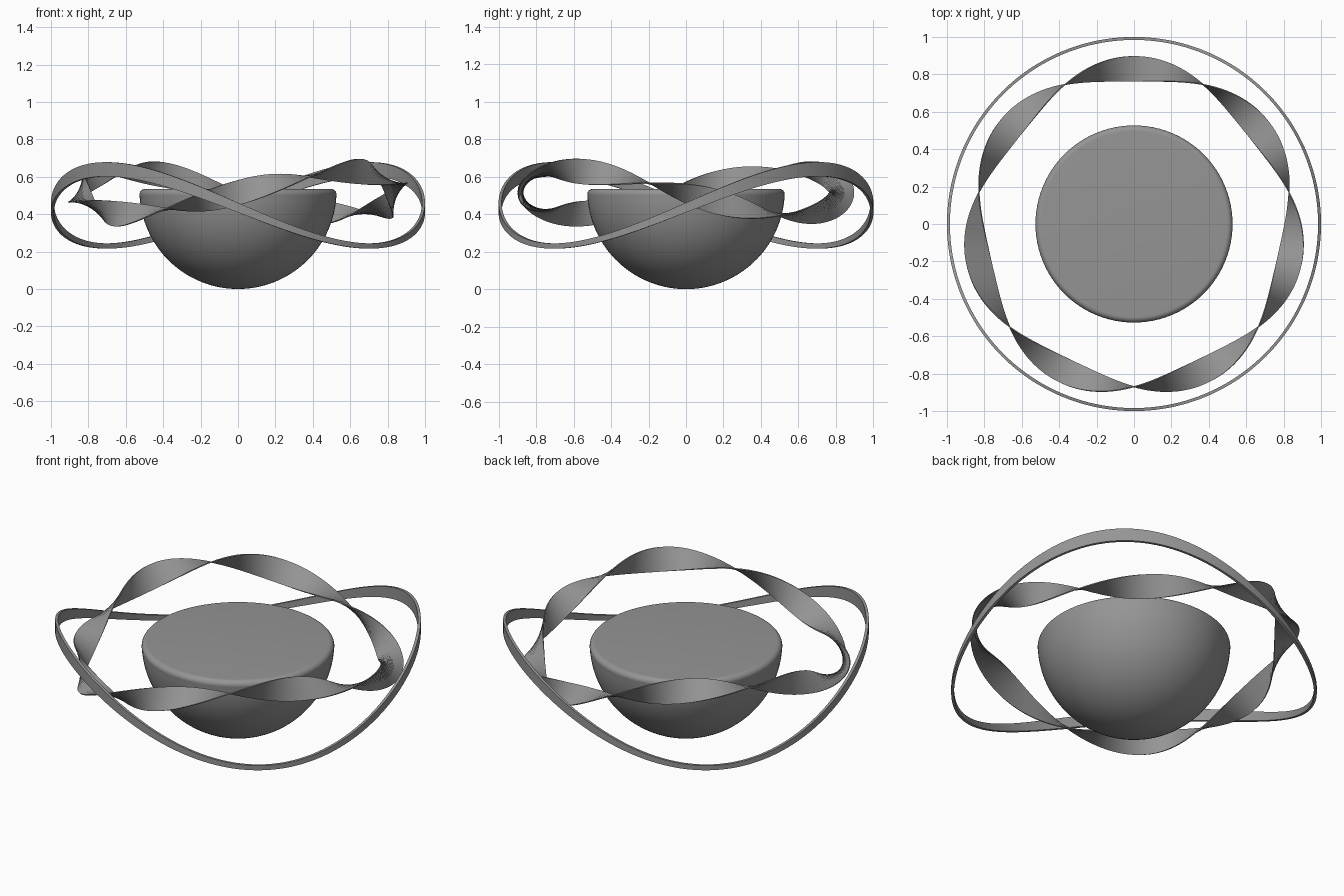
import bpy, bmesh
from math import sin, cos, pi, radians

cube = bpy.data.objects.get("Cube")
if cube:
    bpy.data.objects.remove(cube, do_unlink=True)

# One plain grey for everything
grey = bpy.data.materials.new("plain_grey")
grey.use_nodes = True
colour = (0.3, 0.3, 0.3, 1)
grey.diffuse_color = colour
grey.node_tree.nodes["Principled BSDF"].inputs["Base Color"].default_value = colour


def finish(name, bm):
    bmesh.ops.recalc_face_normals(bm, faces=bm.faces)
    mesh = bpy.data.meshes.new(name)
    bm.to_mesh(mesh)
    bm.free()
    mesh.materials.append(grey)
    obj = bpy.data.objects.new(name, mesh)
    bpy.context.collection.objects.link(obj)
    bpy.ops.object.select_all(action='DESELECT')
    obj.select_set(True)
    bpy.context.view_layer.objects.active = obj
    bpy.ops.object.shade_smooth_by_angle(angle=radians(40))
    return obj


def ring(name, section, steps=240, centre_y=0.0, closing_shift=0):
    """Sweep a four-cornered (radius, height) section around z."""
    bm = bmesh.new()
    loops = []
    for i in range(steps):
        a = 2 * pi * i / steps
        loops.append([bm.verts.new((r * cos(a), centre_y + r * sin(a), z))
                      for r, z in section(a)])
    # A half-turned ribbon meets its start with the corners shifted by two
    first = loops[0]
    loops.append(first[closing_shift:] + first[:closing_shift])
    for p, q in zip(loops, loops[1:]):
        for k in range(4):
            n = (k + 1) % 4
            bm.faces.new((p[k], p[n], q[n], q[k]))
    return finish(name, bm)


# Outer band: saddle-shaped loop, taller where it rises
def band_section(a):
    wave = sin(2 * a)
    mid, half = 0.435 + 0.205 * wave, 0.026 + 0.012 * wave
    inner, outer = 0.984, 1.0
    return [(inner, mid - half), (outer, mid - half),
            (outer, mid + half), (inner, mid + half)]


# Inner ribbon: seven half twists, rising and falling against the band
def ribbon_section(a):
    turn = 3.5 * (a - pi / 2)
    mid = 0.515 - 0.115 * sin(2 * a)
    w, t = 0.0675, 0.003
    return [(0.85 + u * cos(turn) - v * sin(turn),
             mid + u * sin(turn) + v * cos(turn))
            for u, v in ((-w, -t), (w, -t), (w, t), (-w, t))]


ring("outer_band", band_section)
ring("twisted_ribbon", ribbon_section, centre_y=-0.02, closing_shift=2)

# Bowl: solid half sphere with a rounded rim and a flat top
radius, fillet, top = 0.527, 0.03, 0.535
profile = [(radius * cos(a), radius + radius * sin(a))
           for a in (radians(-90 + 87 * i / 32) for i in range(33))]
profile += [(radius - fillet + fillet * cos(a), top - fillet + fillet * sin(a))
            for a in (radians(90 * i / 8) for i in range(9))]
profile.append((0, top))
bm = bmesh.new()
verts = [bm.verts.new((r, 0, z)) for r, z in profile]
edges = [bm.edges.new(pair) for pair in zip(verts, verts[1:])]
bmesh.ops.spin(bm, geom=verts + edges, cent=(0, 0, 0), axis=(0, 0, 1),
               angle=2 * pi, steps=96)
bmesh.ops.remove_doubles(bm, verts=bm.verts, dist=0.0005)
finish("bowl", bm)
